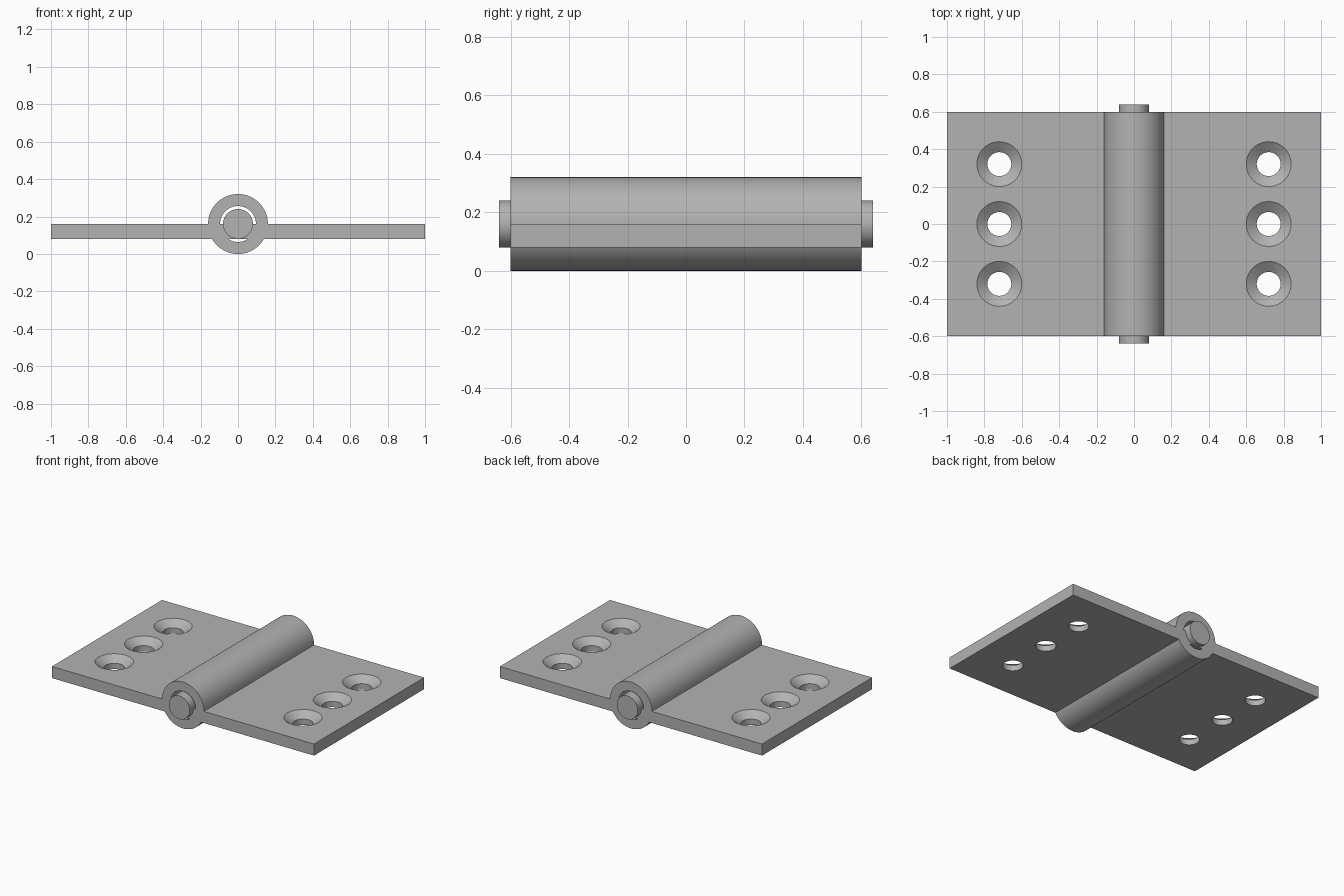
import bpy
from math import pi, radians

cube = bpy.data.objects.get("Cube")
if cube:
    bpy.data.objects.remove(cube, do_unlink=True)

AXIS_Z = 0.16       # height of the hinge axis
HALF_LEN = 0.6      # half length of leaves and knuckle
THICK = 0.08        # leaf thickness

steel = bpy.data.materials.new("steel grey")
steel.use_nodes = True
GREY = (0.45, 0.45, 0.45, 1)
steel.diffuse_color = GREY
steel.node_tree.nodes["Principled BSDF"].inputs["Base Color"].default_value = GREY


def finish(obj, name):
    obj.name = obj.data.name = name
    obj.data.materials.clear()
    obj.data.materials.append(steel)
    return obj


def rod(name, radius, half_length):
    """Cylinder lying along the hinge axis."""
    bpy.ops.mesh.primitive_cylinder_add(
        vertices=96, radius=radius, depth=2 * half_length,
        location=(0, 0, AXIS_Z), rotation=(pi / 2, 0, 0))
    return finish(bpy.context.object, name)


def combine(target, tool, operation):
    mod = target.modifiers.new(operation.title(), 'BOOLEAN')
    mod.operation, mod.solver, mod.object = operation, 'EXACT', tool
    bpy.context.view_layer.objects.active = target
    bpy.ops.object.modifier_apply(modifier=mod.name)
    bpy.data.objects.remove(tool, do_unlink=True)


def smooth(obj):
    bpy.ops.object.select_all(action='DESELECT')
    obj.select_set(True)
    bpy.context.view_layer.objects.active = obj
    bpy.ops.object.shade_smooth_by_angle(angle=radians(30))


# Flat leaves, running through the knuckle
bpy.ops.mesh.primitive_cube_add(size=1, location=(0, 0, AXIS_Z - THICK / 2))
leaves = finish(bpy.context.object, "hinge_leaves")
leaves.scale = (2, 2 * HALF_LEN, THICK)
bpy.ops.object.transform_apply(location=True, rotation=False, scale=True)

# Countersunk screw holes: straight lower half, conical upper half
HOLE_R, SINK_R, SINK_D, OVER = 0.064, 0.12, 0.04, 0.02
slope = (SINK_R - HOLE_R) / SINK_D
for x in (-0.72, 0.72):
    for y in (-0.32, 0, 0.32):
        bpy.ops.mesh.primitive_cylinder_add(
            vertices=64, radius=HOLE_R, depth=0.3, location=(x, y, AXIS_Z))
        combine(leaves, finish(bpy.context.object, "hole_cutter"), 'DIFFERENCE')
        bpy.ops.mesh.primitive_cone_add(
            vertices=64, radius1=HOLE_R, radius2=SINK_R + slope * OVER,
            depth=SINK_D + OVER,
            location=(x, y, AXIS_Z + (OVER - SINK_D) / 2))
        combine(leaves, finish(bpy.context.object, "sink_cutter"), 'DIFFERENCE')

# Hollow knuckle joined to the leaves
knuckle = rod("knuckle", 0.16, HALF_LEN)
combine(knuckle, rod("bore_cutter", 0.096, HALF_LEN + 0.1), 'DIFFERENCE')
combine(leaves, knuckle, 'UNION')
smooth(leaves)

# Pin, slightly longer than the knuckle
smooth(rod("hinge_pin", 0.08, 0.64))
